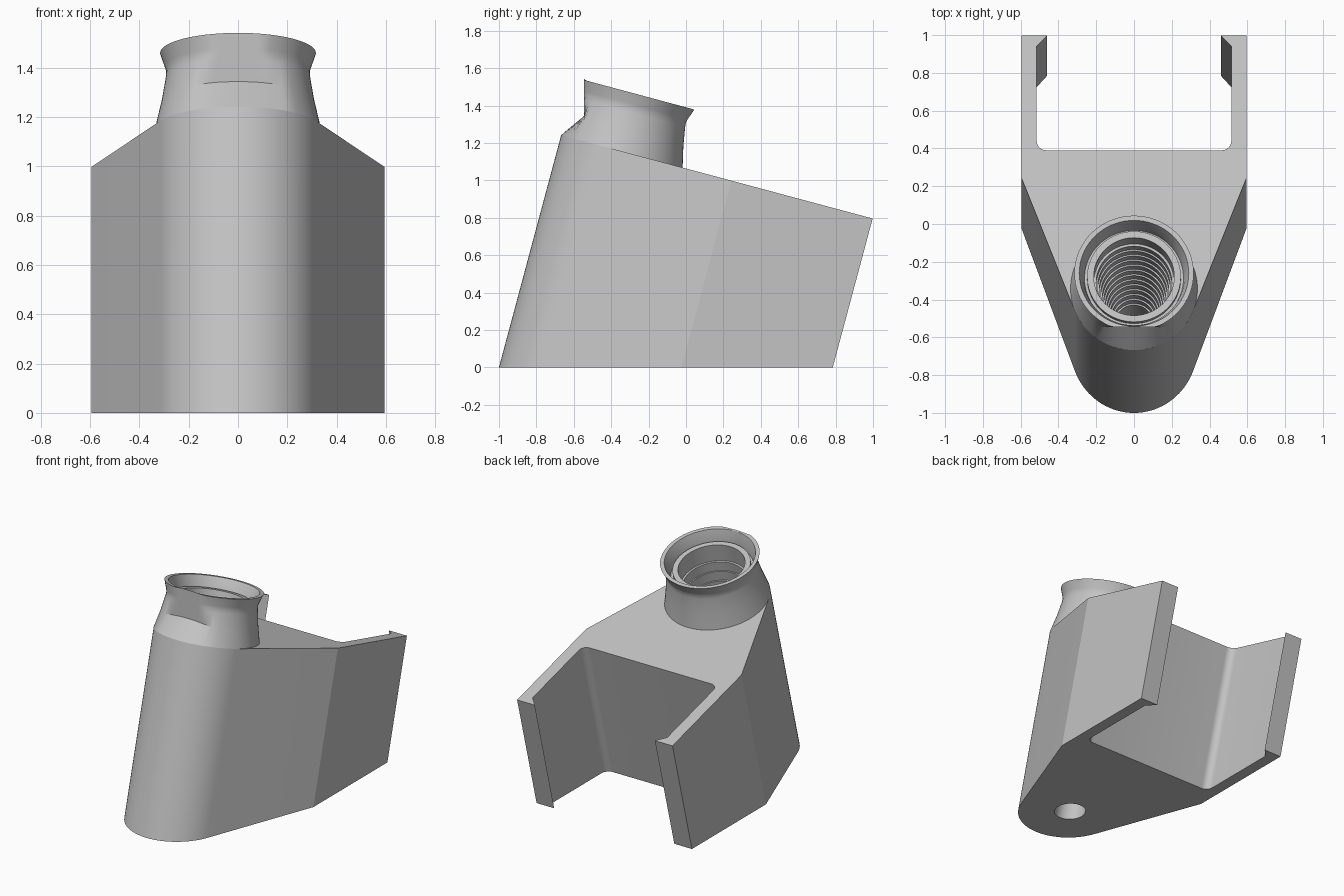
import bpy, bmesh
from math import sin, cos, pi, radians
from mathutils import Matrix, Vector

if "Cube" in bpy.data.objects:
    bpy.data.objects.remove(bpy.data.objects["Cube"])

TILT = Matrix.Rotation(radians(-15), 4, 'X')   # everything leans back
TOP = 1.027        # height of the body along the leaning axis
AXIS_Y = -0.63     # bore and neck axis
R = 0.336          # nose radius

grey = bpy.data.materials.new("light_grey")
grey.use_nodes = True
colour = (0.55, 0.55, 0.55, 1)
grey.diffuse_color = colour
grey.node_tree.nodes["Principled BSDF"].inputs["Base Color"].default_value = colour


def finish(bm, name):
    bmesh.ops.recalc_face_normals(bm, faces=bm.faces)
    mesh = bpy.data.meshes.new(name)
    bm.to_mesh(mesh)
    bm.free()
    mesh.materials.append(grey)
    obj = bpy.data.objects.new(name, mesh)
    bpy.context.collection.objects.link(obj)
    return obj


def arc(cx, cy, r, a0, a1, n):
    angles = [radians(a0 + (a1 - a0) * i / n) for i in range(n + 1)]
    return [(cx + r * cos(a), cy + r * sin(a)) for a in angles]


def revolve(profile, segments=72):
    """Spin (radius, height) points, starting and ending on the axis."""
    bm = bmesh.new()
    rings = []
    for r, h in profile:
        if r == 0:
            rings.append([bm.verts.new((0, AXIS_Y, h))] * segments)
        else:
            rings.append([bm.verts.new((r * cos(2 * pi * i / segments),
                                        AXIS_Y + r * sin(2 * pi * i / segments), h))
                          for i in range(segments)])
    for a, b in zip(rings, rings[1:]):
        for i in range(segments):
            j = (i + 1) % segments
            quad = list(dict.fromkeys((a[i], a[j], b[j], b[i])))
            bm.faces.new(quad)
    bmesh.ops.transform(bm, matrix=TILT, verts=bm.verts)
    return bm


# Body: half outline from nose to clip, mirrored, extruded along the lean
half = arc(0, AXIS_Y, R, -90, -21.2, 18)
half += [(0.595, -0.024), (0.595, 0.758), (0.46, 0.758), (0.515, 0.7)]
half += arc(0.465, 0.179, 0.05, 0, -90, 8)
outline = half + [(-x, y) for x, y in reversed(half[1:])]
bm = bmesh.new()
base = bm.faces.new([bm.verts.new((x, y, -0.5)) for x, y in outline])
ext = bmesh.ops.extrude_face_region(bm, geom=[base])
for v in ext["geom"]:
    if isinstance(v, bmesh.types.BMVert):
        v.co.z = TOP
bmesh.ops.transform(bm, matrix=TILT, verts=bm.verts)
# Trim the foot level with the ground
cut = bmesh.ops.bisect_plane(bm, geom=bm.verts[:] + bm.edges[:] + bm.faces[:],
                             plane_co=(0, 0, 0), plane_no=(0, 0, 1), clear_inner=True)
rim = [e for e in cut["geom_cut"] if isinstance(e, bmesh.types.BMEdge)]
bmesh.ops.contextual_create(bm, geom=rim)
body = finish(bm, "body")

# Neck: tapered collar with a flared lip and an inner seat
bm = revolve([(0, TOP), (R, TOP), (0.31, 1.14), (0.293, 1.24), (0.291, 1.265),
              (0.296, 1.285), (0.316, 1.343), (0.29, 1.343), (0.268, 1.28),
              (0.262, 1.24), (0.248, 1.24), (0.248, 1.275), (0, 1.275)])
for v in bm.verts:      # flat front on the lip
    if v.co.z > 1.3:
        v.co.y = max(v.co.y, -0.545)
neck = finish(bm, "neck")

# Bore: stepped funnel running out through the foot
STEPS = 13
profile = [(0, 1.6), (0.213, 1.6), (0.213, 1.15)]
for i in range(STEPS):
    r = 0.2 - 0.1 * i / (STEPS - 1)
    h = 1.15 - 0.9 * i / STEPS
    profile += [(r, h), (r, h - 0.9 / STEPS)]
profile[-1] = (0.1, -0.5)
profile.append((0, -0.5))
bore = finish(revolve(profile), "bore_cutter")
bore.hide_render = True

for obj in (body, neck):
    bpy.ops.object.select_all(action='DESELECT')
    bpy.context.view_layer.objects.active = obj
    obj.select_set(True)
    mod = obj.modifiers.new("bore", 'BOOLEAN')
    mod.operation = 'DIFFERENCE'
    mod.solver = 'EXACT'
    mod.object = bore
    bpy.ops.object.modifier_apply(modifier=mod.name)
    bpy.ops.object.shade_smooth_by_angle(angle=radians(20))
bpy.data.objects.remove(bore)
